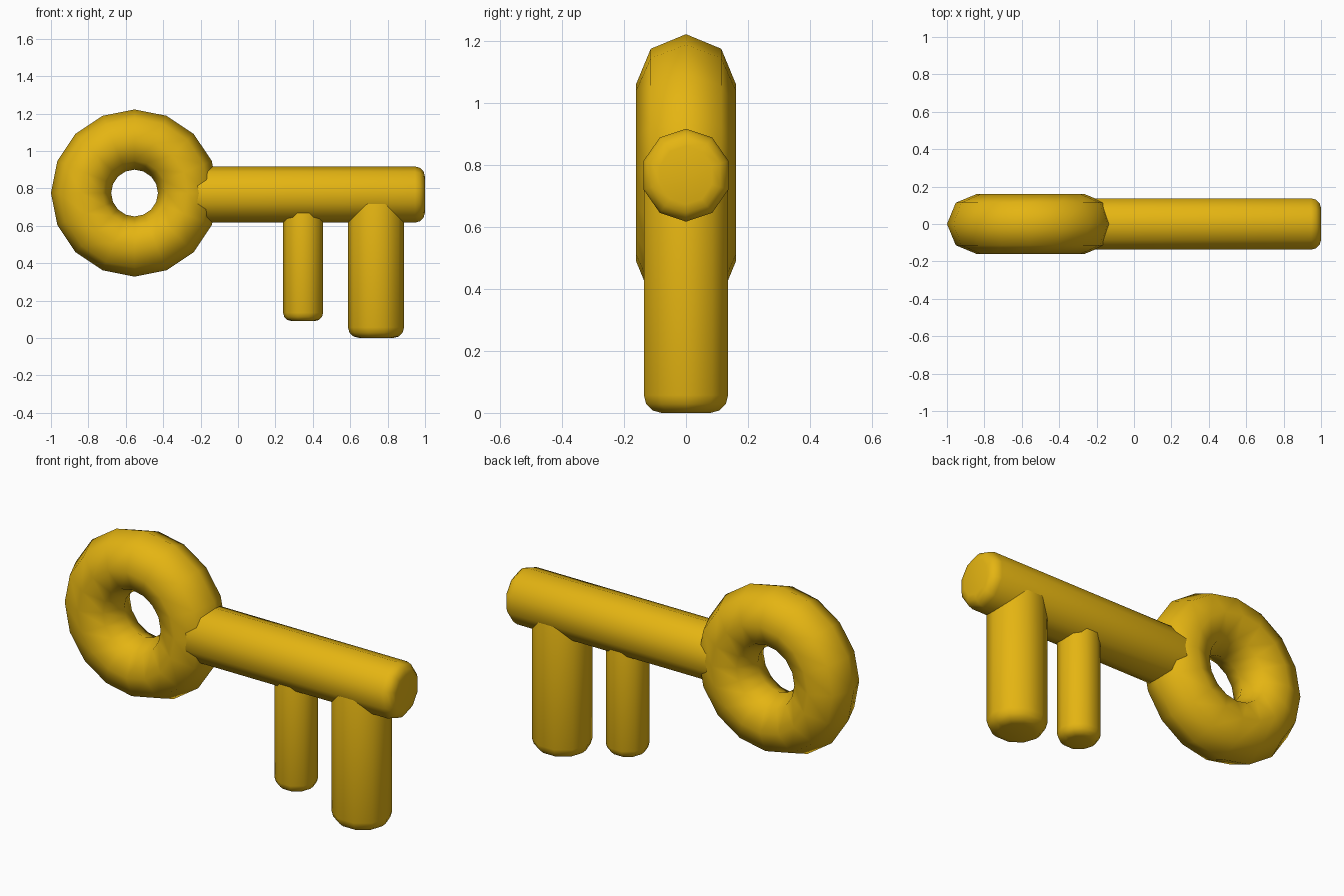
import bpy, bmesh
from math import cos, sin, pi
from mathutils import Matrix

if "Cube" in bpy.data.objects:
    bpy.data.objects.remove(bpy.data.objects["Cube"])

gold = bpy.data.materials.new("gold")
gold.diffuse_color = (0.78, 0.46, 0.006, 1)
gold.use_nodes = True
gold.node_tree.nodes["Principled BSDF"].inputs["Base Color"].default_value = gold.diffuse_color


def finish(obj):
    obj.data.materials.append(gold)
    for p in obj.data.polygons:
        p.use_smooth = True


def rod(name, rx, ry, z0, z1, bevel, matrix=Matrix()):
    """Ten-sided upright rod with rounded ends, corners on its local x axis."""
    bm = bmesh.new()
    ring = [bm.verts.new((rx * cos(i * pi / 5), ry * sin(i * pi / 5) / cos(pi / 10), z0))
            for i in range(10)]
    base = bm.faces.new(ring)
    top = bmesh.ops.extrude_face_region(bm, geom=[base], use_keep_orig=True)["geom"]
    bmesh.ops.translate(bm, verts=[v for v in top if isinstance(v, bmesh.types.BMVert)],
                        vec=(0, 0, z1 - z0))
    bmesh.ops.recalc_face_normals(bm, faces=bm.faces)
    rims = [e for e in bm.edges if abs(e.verts[0].co.z - e.verts[1].co.z) < 1e-5]
    bmesh.ops.bevel(bm, geom=rims, offset=bevel, segments=3, profile=0.5, affect='EDGES')
    bmesh.ops.transform(bm, matrix=matrix, verts=bm.verts)
    bmesh.ops.recalc_face_normals(bm, faces=bm.faces)
    mesh = bpy.data.meshes.new(name)
    bm.to_mesh(mesh)
    bm.free()
    obj = bpy.data.objects.new(name, mesh)
    bpy.context.collection.objects.link(obj)
    finish(obj)
    return obj


# Ring handle
bpy.ops.mesh.primitive_torus_add(major_segments=16, minor_segments=8,
                                 major_radius=0.286, minor_radius=0.161,
                                 location=(-0.553, 0, 0.775), rotation=(pi / 2, 0, 0))
handle = bpy.context.object
handle.name = "ring_handle"
finish(handle)

# Shaft lying along x
rod("shaft", 0.15, 0.137, -0.27, 1.0, 0.053,
    Matrix.Translation((0, 0, 0.767)) @ Matrix.Rotation(pi / 2, 4, 'Y'))

# Two teeth hanging from the shaft
rod("small_tooth", 0.107, 0.1, 0.09, 0.77, 0.045, Matrix.Translation((0.348, 0, 0)))
rod("large_tooth", 0.15, 0.136, 0.0, 0.77, 0.057, Matrix.Translation((0.738, 0, 0)))
